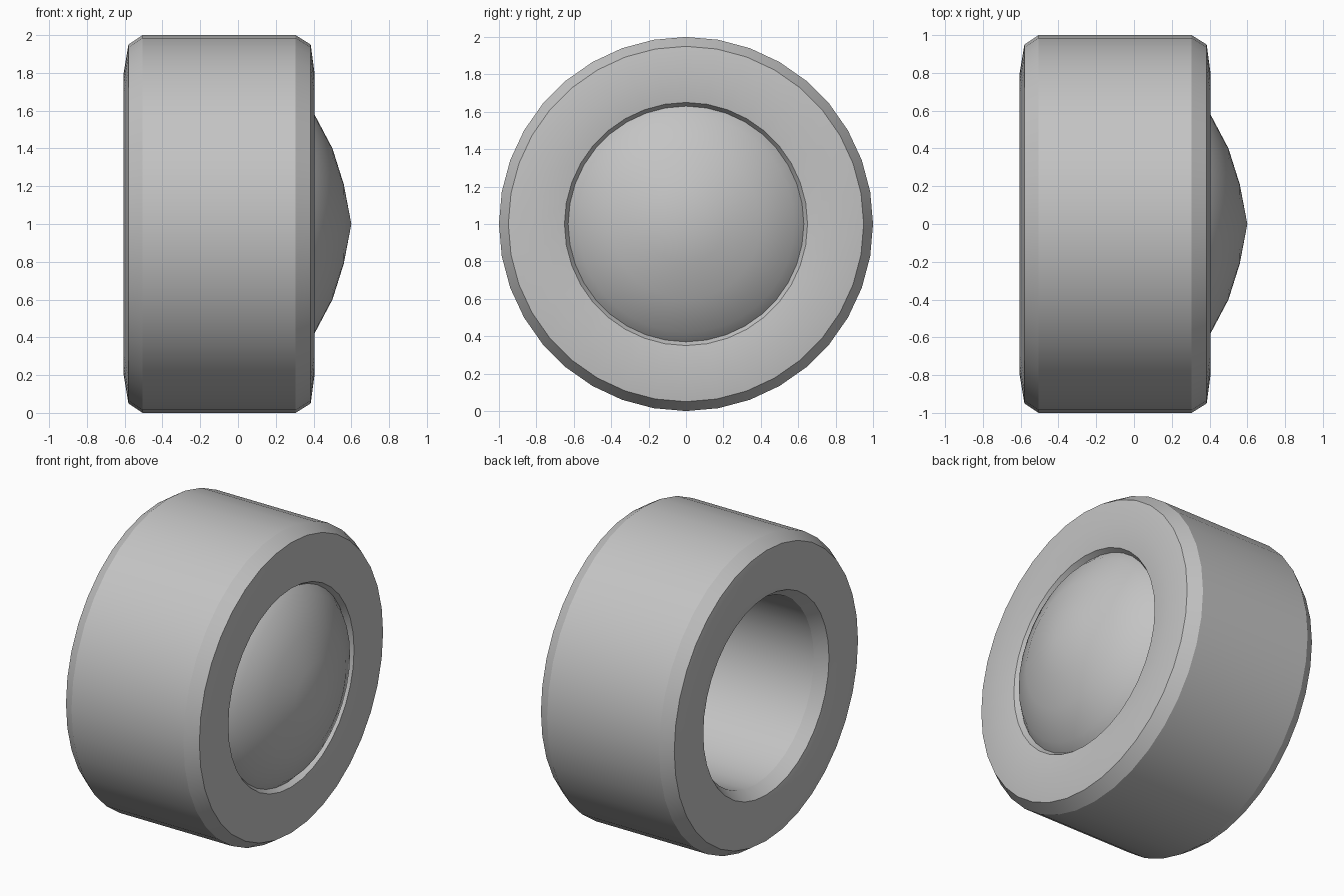
import bpy, bmesh
from math import radians, sin, cos, tau

cube = bpy.data.objects.get("Cube")
if cube:
    bpy.data.objects.remove(cube)

SEGMENTS = 36
CENTRE_Z = 1.0

grey = bpy.data.materials.new("plain_grey")
grey.use_nodes = True
colour = (0.55, 0.55, 0.55, 1)
grey.diffuse_color = colour
grey.node_tree.nodes["Principled BSDF"].inputs["Base Color"].default_value = colour


def lathe(name, profile, closed):
    """Turn a profile of (x, radius) points around the x axis."""
    bm = bmesh.new()
    rings = []
    for x, r in profile:
        if r == 0:
            rings.append([bm.verts.new((x, 0, 0))] * SEGMENTS)
        else:
            angles = [tau * i / SEGMENTS for i in range(SEGMENTS)]
            rings.append([bm.verts.new((x, r * sin(a), r * cos(a))) for a in angles])
    pairs = list(zip(rings, rings[1:]))
    if closed:
        pairs.append((rings[-1], rings[0]))
    for a, b in pairs:
        for i in range(SEGMENTS):
            j = (i + 1) % SEGMENTS
            corners = dict.fromkeys((a[i], a[j], b[j], b[i]))
            bm.faces.new(list(corners))
    bmesh.ops.recalc_face_normals(bm, faces=bm.faces)
    mesh = bpy.data.meshes.new(name)
    bm.to_mesh(mesh)
    bm.free()
    mesh.materials.append(grey)
    obj = bpy.data.objects.new(name, mesh)
    obj.location.z = CENTRE_Z
    bpy.context.collection.objects.link(obj)
    bpy.ops.object.select_all(action="DESELECT")
    obj.select_set(True)
    bpy.context.view_layer.objects.active = obj
    bpy.ops.object.shade_smooth_by_angle(angle=radians(28))
    return obj


# Thick ring: chamfered outside and inside, with slightly crowned end faces
outer = [(-0.605, 0.8), (-0.58, 0.95), (-0.505, 1.0),
         (0.305, 1.0), (0.385, 0.95), (0.405, 0.8)]
inner = [(x, 1.6 - r) for x, r in reversed(outer[1:-1])]
lathe("ring_body", outer + inner, closed=True)

# Domed cap seated in the ring's right-hand opening, hollow behind
cap = [(0.6, 0), (0.56, 0.21), (0.5, 0.4), (0.405, 0.58), (0.35, 0.633)]
dome = lathe("domed_cap", cap, closed=False)
